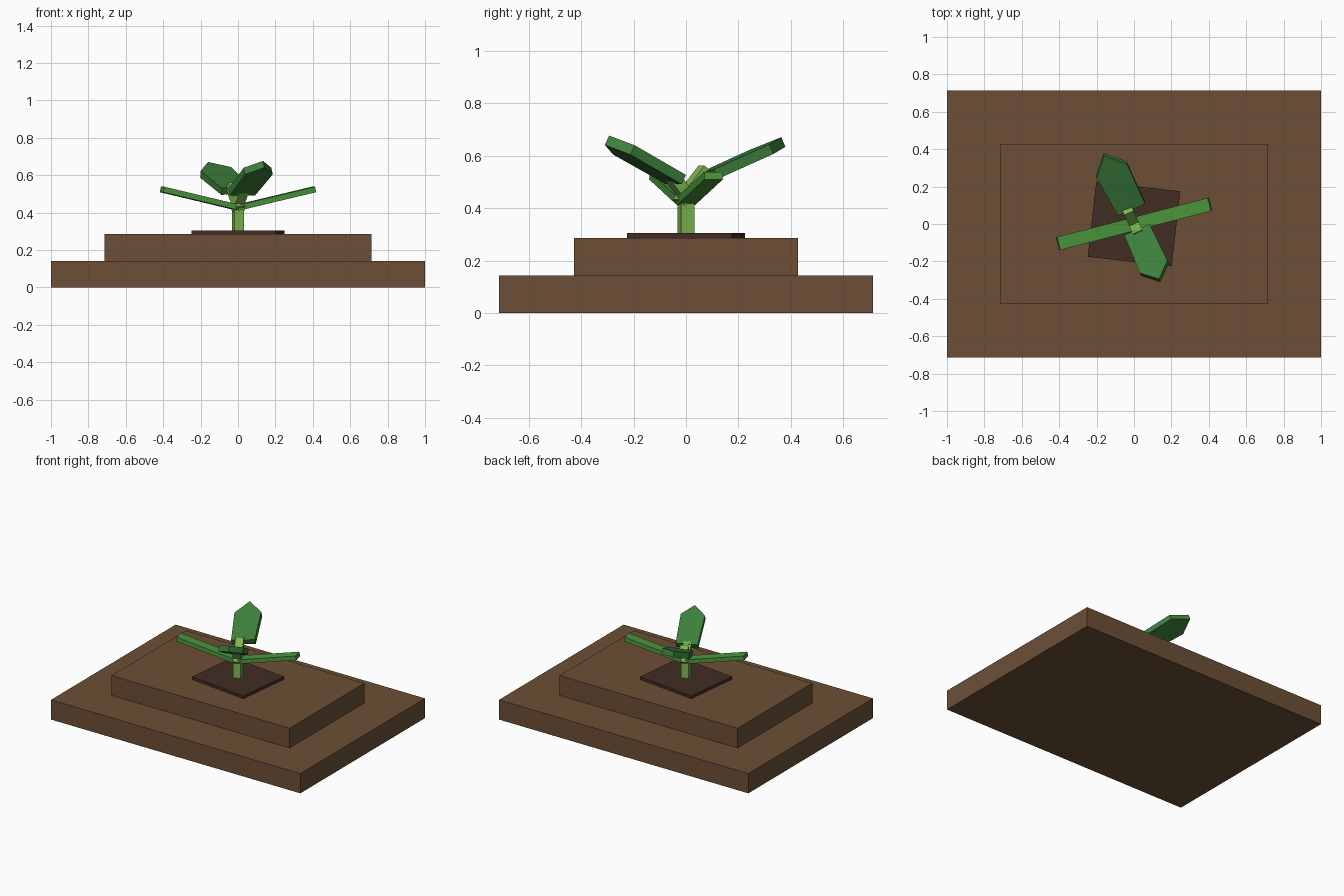
import bpy
import bmesh
from math import radians
from mathutils import Matrix, Vector

cube = bpy.data.objects.get("Cube")
if cube:
    bpy.data.objects.remove(cube, do_unlink=True)


def material(name, *srgb):
    col = [((c / 255 + 0.055) / 1.055) ** 2.4 for c in srgb] + [1.0]
    mat = bpy.data.materials.new(name)
    mat.use_nodes = True
    mat.diffuse_color = col
    mat.node_tree.nodes["Principled BSDF"].inputs["Base Color"].default_value = col
    return mat


soil = material("soil brown", 108, 79, 54)
dark_soil = material("dark soil", 66, 45, 36)
stem_green = material("light stem green", 126, 184, 80)
strip_green = material("mid leaf green", 76, 150, 60)
leaf_green = material("deep leaf green", 60, 127, 60)


def plate(name, outline, thickness, mat, origin=(0, 0, 0), turn=0, tilt=0, roll=0):
    """Extrude an outline upward, tilt it up along its own x, then turn it about z."""
    bm = bmesh.new()
    face = bm.faces.new([bm.verts.new((x, y, 0)) for x, y in outline])
    top = bmesh.ops.extrude_face_region(bm, geom=[face])["geom"]
    bmesh.ops.translate(bm, vec=(0, 0, thickness),
                        verts=[v for v in top if isinstance(v, bmesh.types.BMVert)])
    bmesh.ops.recalc_face_normals(bm, faces=bm.faces)
    rot = (Matrix.Rotation(radians(turn), 4, 'Z') @ Matrix.Rotation(radians(-tilt), 4, 'Y')
           @ Matrix.Rotation(radians(roll), 4, 'X'))
    bm.transform(Matrix.Translation(Vector(origin)) @ rot)
    mesh = bpy.data.meshes.new(name)
    bm.to_mesh(mesh)
    bm.free()
    mesh.materials.append(mat)
    obj = bpy.data.objects.new(name, mesh)
    bpy.context.collection.objects.link(obj)
    return obj


def rect(x0, x1, width):
    h = width / 2
    return [(x0, -h), (x1, -h), (x1, h), (x0, h)]


def leaf_outline(length, shoulder, base_width, wide):
    b, w = base_width / 2, wide / 2
    return [(0, -b), (shoulder, -w), (length, 0), (shoulder, w), (0, b)]


# Stepped ground and the dug patch
plate("ground_lower", rect(-1, 1, 1.428), 0.143, soil)
plate("ground_upper", rect(-0.714, 0.714, 0.856), 0.143, soil, (0, 0, 0.143))
plate("soil_patch", rect(-0.226, 0.226, 0.404), 0.02, dark_soil, (0, 0, 0.286), turn=-6.5)

# Stem and the two short stalks
plate("stem", rect(-0.026, 0.026, 0.052), 0.144, stem_green, (0, 0, 0.286), turn=15)
for name, turn, length in (("back_stalk", 115, 0.155), ("front_stalk", -65, 0.125)):
    plate(name, rect(-0.015, length, 0.055), 0.045, stem_green,
          (0, 0, 0.415), turn=turn, tilt=50)

# Narrow side leaves
for name, turn in (("left_side_leaf", 14.5), ("right_side_leaf", 194.5)):
    plate(name, rect(0, 0.434, 0.072), 0.03, strip_green, (0, 0, 0.412), turn=turn, tilt=13)

# Broad pointed leaves, thickness hanging below the upper face
plate("back_leaf", leaf_outline(0.35, 0.25, 0.16, 0.18), -0.04, leaf_green,
      (-0.013, 0.075, 0.54), turn=117, tilt=22, roll=-7)
plate("front_leaf", leaf_outline(0.325, 0.245, 0.148, 0.162), -0.04, leaf_green,
      (0.016, -0.03, 0.527), turn=-66, tilt=27.5)
